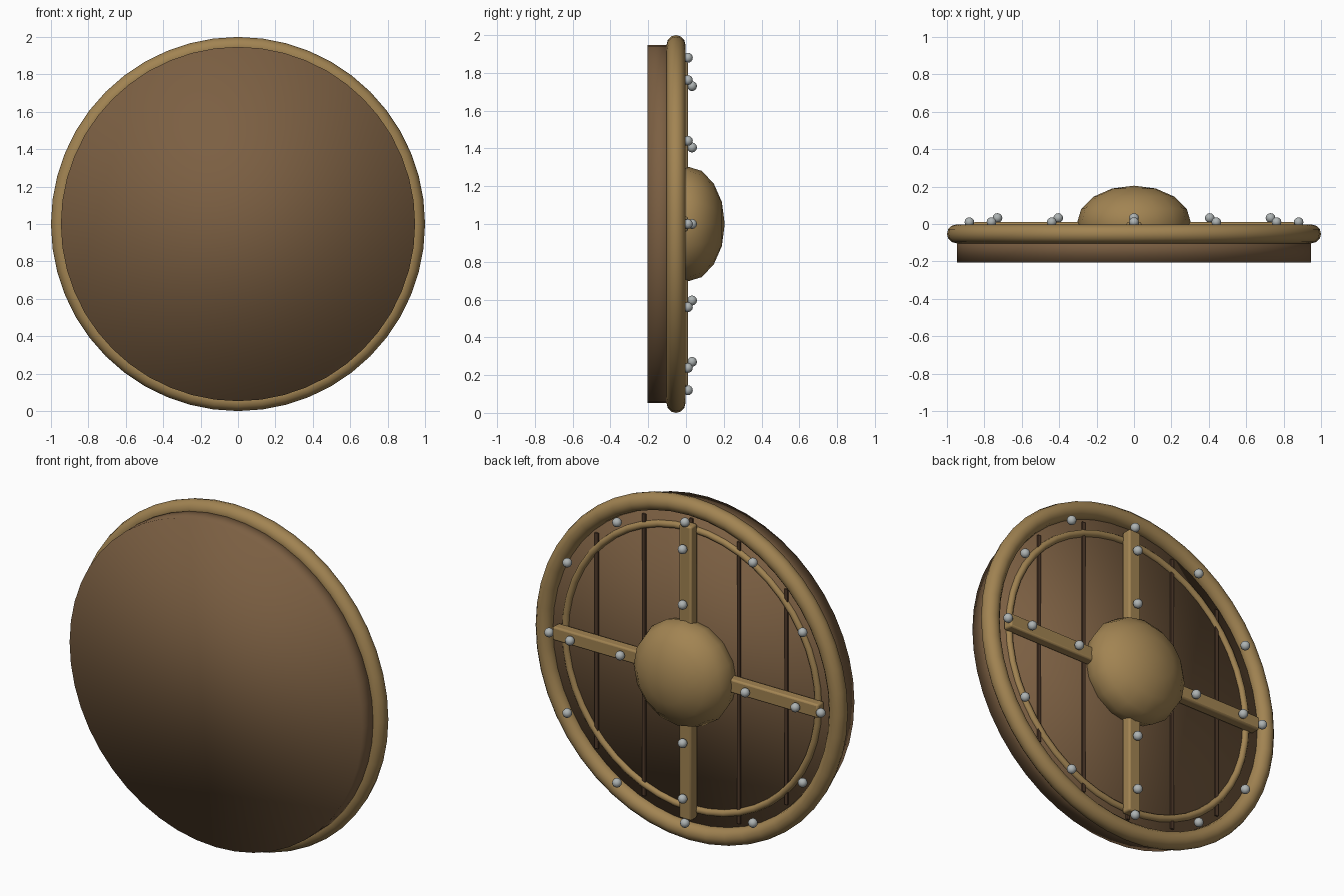
import bpy
from math import pi, sin, cos, sqrt, radians

if "Cube" in bpy.data.objects:
    bpy.data.objects.remove(bpy.data.objects["Cube"])

CZ = 1.0        # height of the shield centre
FACE = -0.057   # y of the inner face of the board


def material(name, rgb):
    m = bpy.data.materials.new(name)
    m.diffuse_color = (*rgb, 1)
    m.use_nodes = True
    m.node_tree.nodes["Principled BSDF"].inputs["Base Color"].default_value = m.diffuse_color
    return m


wood = material("wood", (0.20, 0.115, 0.055))
dark_wood = material("dark_wood", (0.085, 0.045, 0.025))
brass = material("brass", (0.36, 0.23, 0.085))
steel = material("steel", (0.42, 0.45, 0.45))


def finish(name, mat, angle=None):
    ob = bpy.context.object
    ob.name = name
    ob.data.materials.append(mat)
    bpy.ops.object.transform_apply(location=False, rotation=True, scale=True)
    if angle is None:
        bpy.ops.object.shade_smooth()
    else:
        bpy.ops.object.shade_smooth_by_angle(angle=radians(angle))
    return ob


def ring(name, y, major, minor):
    bpy.ops.mesh.primitive_torus_add(major_radius=major, minor_radius=minor,
                                     major_segments=48, minor_segments=12,
                                     location=(0, y, CZ), rotation=(pi / 2, 0, 0))
    finish(name, brass)


def box(name, mat, loc, size, bevel=0):
    bpy.ops.mesh.primitive_cube_add(size=1, location=loc)
    bpy.context.object.scale = size
    ob = finish(name, mat, 30)
    if bevel:
        mod = ob.modifiers.new("bevel", 'BEVEL')
        mod.width, mod.segments = bevel, 2


def rivet(name, r, a, y):
    bpy.ops.mesh.primitive_uv_sphere_add(segments=12, ring_count=8, radius=0.026,
                                         location=(r * cos(a), y, CZ + r * sin(a)))
    finish(name, steel)


# round board, fully smooth shaded
bpy.ops.mesh.primitive_cylinder_add(vertices=48, radius=0.947, depth=FACE + 0.205,
                                    location=(0, (FACE - 0.205) / 2, CZ),
                                    rotation=(pi / 2, 0, 0))
finish("board", wood)

# outer rim and inner ring
ring("rim", -0.053, 0.95, 0.05)
ring("inner_ring", FACE, 0.82, 0.02)

# plank seams
for i in range(-2, 3):
    x = i * 0.307
    box("plank_seam", dark_wood, (x, FACE, CZ), (0.02, 0.02, 2 * sqrt(0.88 ** 2 - x * x)))

# crossed bars
box("upright_bar", brass, (0, -0.02, CZ), (0.08, 0.06, 1.72), 0.01)
box("cross_bar", brass, (0, -0.02, CZ), (1.72, 0.06, 0.08), 0.01)

# central boss
bpy.ops.mesh.primitive_uv_sphere_add(segments=16, ring_count=8, radius=1,
                                     location=(0, 0.005, CZ), rotation=(pi / 2, 0, 0))
bpy.context.object.scale = (0.305, 0.305, 0.2)
finish("boss", brass)

# rivets on the rim and on the bars
for k in range(12):
    rivet("rim_rivet", 0.88, k * pi / 6, 0.01)
for k in range(4):
    for r in (0.405, 0.73):
        rivet("bar_rivet", r, k * pi / 2, 0.032)
